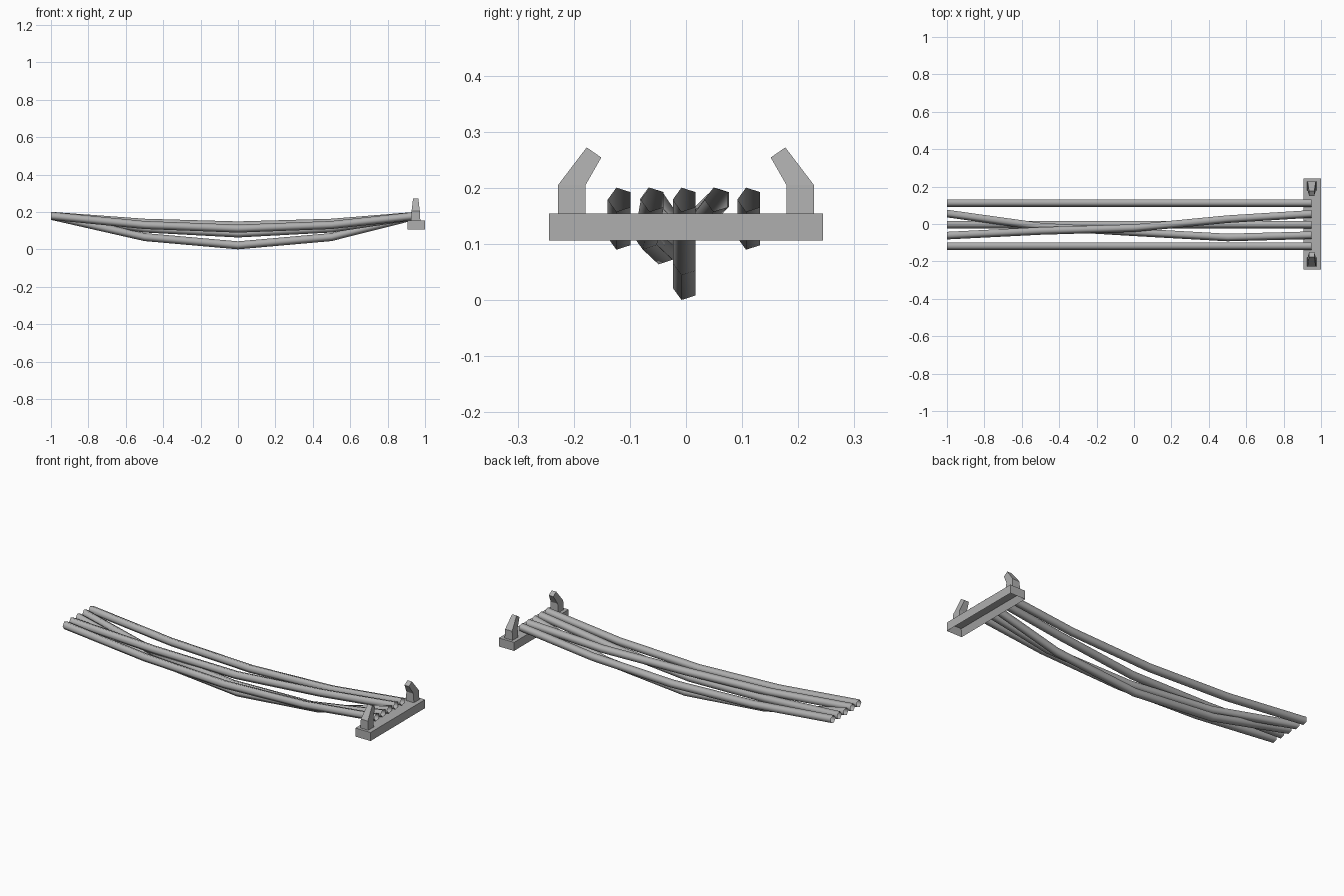
import bpy, bmesh
from math import radians, cos, sin

if "Cube" in bpy.data.objects:
    bpy.data.objects.remove(bpy.data.objects["Cube"])

grey = bpy.data.materials.new("dark_grey")
grey.diffuse_color = (0.43, 0.43, 0.43, 1)
grey.use_nodes = True
grey.node_tree.nodes["Principled BSDF"].inputs["Base Color"].default_value = grey.diffuse_color

def finish(name, bm):
    me = bpy.data.meshes.new(name)
    bmesh.ops.recalc_face_normals(bm, faces=bm.faces)
    bm.to_mesh(me)
    bm.free()
    me.materials.append(grey)
    ob = bpy.data.objects.new(name, me)
    bpy.context.collection.objects.link(ob)
    return ob

def loft(bm, rings, caps=True):
    """Skin a list of point rings, optionally capping both ends."""
    vs = [[bm.verts.new(p) for p in r] for r in rings]
    n = len(rings[0])
    for a, b in zip(vs, vs[1:]):
        for i in range(n):
            j = (i + 1) % n
            bm.faces.new((a[i], a[j], b[j], b[i]))
    if caps:
        bm.faces.new(vs[0])
        bm.faces.new(vs[-1])

# Five-sided, open-ended sagging cables, flat side towards +y
R = 0.0225
XS = (-1.0, -0.5, 0.0, 0.5, 0.95)
END_Z = 0.179

def cable(name, ys, low_z):
    rings = []
    for i, (x, y) in enumerate(zip(XS, ys)):
        z = END_Z - (END_Z - low_z) * (0, 0.72, 1, 0.72, 0)[i]
        rings.append([(x, y + R * cos(radians(36 + 72 * k)),
                       z + R * sin(radians(36 + 72 * k))) for k in range(5)])
    bm = bmesh.new()
    loft(bm, rings, caps=False)
    ob = finish(name, bm)
    bpy.ops.object.select_all(action='DESELECT')
    ob.select_set(True)
    bpy.context.view_layer.objects.active = ob
    bpy.ops.object.shade_smooth_by_angle(angle=radians(80))

cable("cable_outer_left", (-0.117,) * 5, 0.111)
cable("cable_outer_right", (0.114,) * 5, 0.111)
cable("cable_middle", (-0.001,) * 5, 0.0215)
cable("cable_crossing_low", (0.058, -0.012, -0.042, -0.07, -0.058), 0.085)
cable("cable_crossing_high", (-0.06, -0.035, -0.02, 0.028, 0.056), 0.128)

# End bar with a recess in the underside
bm = bmesh.new()
bmesh.ops.create_cube(bm, size=1)
for v in bm.verts:
    v.co = (0.9525 + v.co.x * 0.095, v.co.y * 0.488, 0.13 + v.co.z * 0.048)
bottom = min(bm.faces, key=lambda f: f.calc_center_median().z)
bmesh.ops.inset_region(bm, faces=[bottom], thickness=0.022)
for v in bottom.verts:
    v.co.z += 0.035
finish("end_bar", bm)

# Two inward-bent, tapered prongs: (outer y, z, inner y, z, half width in x)
PRONG = ((0.228, 0.153, 0.179, 0.153, 0.025),
         (0.228, 0.205, 0.179, 0.205, 0.022),
         (0.177, 0.272, 0.151, 0.254, 0.014))
for name, s in (("prong_left", -1), ("prong_right", 1)):
    bm = bmesh.new()
    loft(bm, [[(0.95 - w, s * yo, zo), (0.95 + w, s * yo, zo),
               (0.95 + w, s * yi, zi), (0.95 - w, s * yi, zi)]
              for yo, zo, yi, zi, w in PRONG])
    finish(name, bm)
